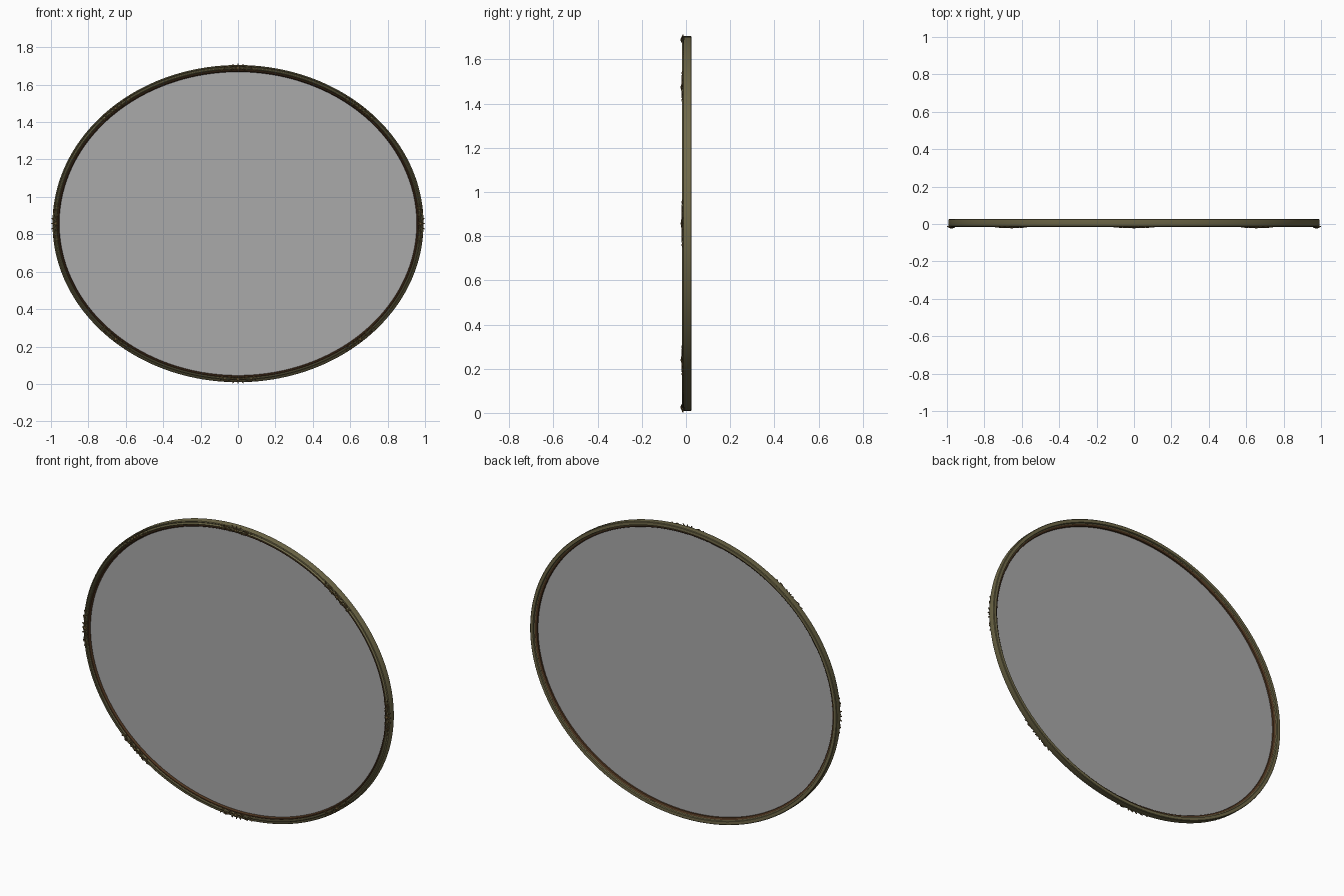
import bpy, bmesh
from math import sin, cos, pi, radians, hypot
from mathutils import Vector, Matrix

if "Cube" in bpy.data.objects:
    bpy.data.objects.remove(bpy.data.objects["Cube"])

A, B, ZC, SEG = 0.992, 0.848, 0.857, 192


def material(name, color):
    m = bpy.data.materials.new(name)
    m.diffuse_color = color
    m.use_nodes = True
    m.node_tree.nodes["Principled BSDF"].inputs["Base Color"].default_value = m.diffuse_color
    return m


olive = material("aged_bronze", (0.16, 0.14, 0.065, 1))
brown = material("dark_brown", (0.075, 0.035, 0.014, 1))
gilt = material("worn_gilt", (0.13, 0.085, 0.03, 1))
glass_mat = material("glass", (0.4, 0.4, 0.4, 0.6))


def frame_at(t):
    """Point on the outer oval, outward normal and tangent."""
    n = Vector((B * cos(t), 0, A * sin(t))).normalized()
    return Vector((A * cos(t), 0, ZC + B * sin(t))), n, Vector((-n.z, 0, n.x))


def oval_point(t, inset, y):
    p, n, _ = frame_at(t)
    q = p - n * inset
    return Vector((q.x, y, q.z))


def make_object(name, bm, mats):
    bmesh.ops.recalc_face_normals(bm, faces=bm.faces)
    me = bpy.data.meshes.new(name)
    bm.to_mesh(me)
    bm.free()
    for m in mats:
        me.materials.append(m)
    ob = bpy.data.objects.new(name, me)
    bpy.context.collection.objects.link(ob)
    bpy.context.view_layer.objects.active = ob
    ob.select_set(True)
    bpy.ops.object.shade_smooth_by_angle(angle=radians(35))
    ob.select_set(False)
    return ob


def sweep(name, profile, mat):
    """Closed (inset, y) profile swept round the oval."""
    bm = bmesh.new()
    rings = [[bm.verts.new(oval_point(2 * pi * i / SEG, d, y)) for d, y in profile]
             for i in range(SEG)]
    n = len(profile)
    for i in range(SEG):
        a, b = rings[i], rings[(i + 1) % SEG]
        for j in range(n):
            bm.faces.new((a[j], a[(j + 1) % n], b[(j + 1) % n], b[j]))
    return make_object(name, bm, [mat])


# Moulded outer frame
sweep("moulded_frame", [
    (0.003, 0.026), (0, 0.023), (0, -0.008), (0.002, -0.012), (0.006, -0.013),
    (0.009, -0.009), (0.012, -0.009), (0.014, -0.014), (0.018, -0.017),
    (0.022, -0.015), (0.025, -0.009), (0.026, 0.016), (0.022, 0.018),
    (0.020, 0.026)], olive)

# Brown inner lip holding the glass
sweep("inner_lip", [
    (0.025, -0.009), (0.028, -0.012), (0.032, -0.011), (0.036, -0.005),
    (0.037, 0.003), (0.036, 0.011), (0.031, 0.015), (0.025, 0.016)], brown)

# Oval glass
bm = bmesh.new()
bm.faces.new([bm.verts.new(oval_point(2 * pi * i / SEG, 0.034, 0.002)) for i in range(SEG)])
make_object("mirror_glass", bm, [glass_mat])

# Eight carved ornaments: scroll tubes, leaves and a central rosette
centres = [radians(a) for a in (0, 48, 90, 132, 180, 228, 270, 312)]
curve = bpy.data.curves.new("ornament_scrolls", 'CURVE')
curve.dimensions = '3D'
curve.bevel_depth = 0.0022
curve.bevel_resolution = 1
bm = bmesh.new()


def offset_angle(t, s):
    return t + s / hypot(A * sin(t), B * cos(t))


def add_spline(t, pts):
    sp = curve.splines.new('POLY')
    sp.points.add(len(pts) - 1)
    for pt, (s, d, y) in zip(sp.points, pts):
        pt.co = (*oval_point(offset_angle(t, s), d, y), 1)


def add_bead(t, s, d, y, length, width, turn):
    tt = offset_angle(t, s)
    _, n, tan = frame_at(tt)
    rot = Matrix((tan, (0, -1, 0), n)).transposed().to_4x4()
    m = (Matrix.Translation(oval_point(tt, d, y)) @ rot @ Matrix.Rotation(turn, 4, 'Y')
         @ Matrix.Diagonal((length, 0.004, width, 1)))
    bmesh.ops.create_icosphere(bm, subdivisions=2, radius=1, matrix=m)


for k, t in enumerate(centres):
    half = 0.11 if k % 2 == 0 else 0.10
    add_bead(t, 0, 0.016, -0.021, 0.008, 0.008, 0)
    for i in range(6):
        a = i * pi / 3
        add_bead(t, 0.010 * cos(a), 0.016 - 0.010 * sin(a), -0.018, 0.006, 0.004, -a)
    for side in (1, -1):
        # Wavy vine running out from the rosette
        add_spline(t, [(side * half * u / 24, 0.015 + 0.008 * sin(u / 24 * 3 * pi),
                        -0.020 + 0.004 * u / 24) for u in range(25)])
        # Curled volutes
        for s0, d0, flip in ((0.035, 0.020, 1), (0.070, 0.011, -1)):
            add_spline(t, [(side * (s0 + (0.010 - 0.0005 * u) * cos(u * 0.55)),
                            d0 + flip * (0.010 - 0.0005 * u) * sin(u * 0.55), -0.019)
                           for u in range(17)])
        # Leaves
        for i, s in enumerate((0.022, 0.045, 0.060, 0.085, 0.098)):
            w = 1 if i % 2 else -1
            add_bead(t, side * s, 0.015 + 0.009 * w, -0.016, 0.010, 0.0035, side * w * 0.6)
    # Outer leaf tips poking past the rim on the main axes
    if k % 2 == 0:
        for s in (-0.025, 0, 0.025):
            add_bead(t, s, 0.001, -0.014, 0.0035, 0.009, s * 20)

make_object("ornament_leaves", bm, [gilt])
curve.materials.append(gilt)
bpy.context.collection.objects.link(bpy.data.objects.new("ornament_scrolls", curve))
